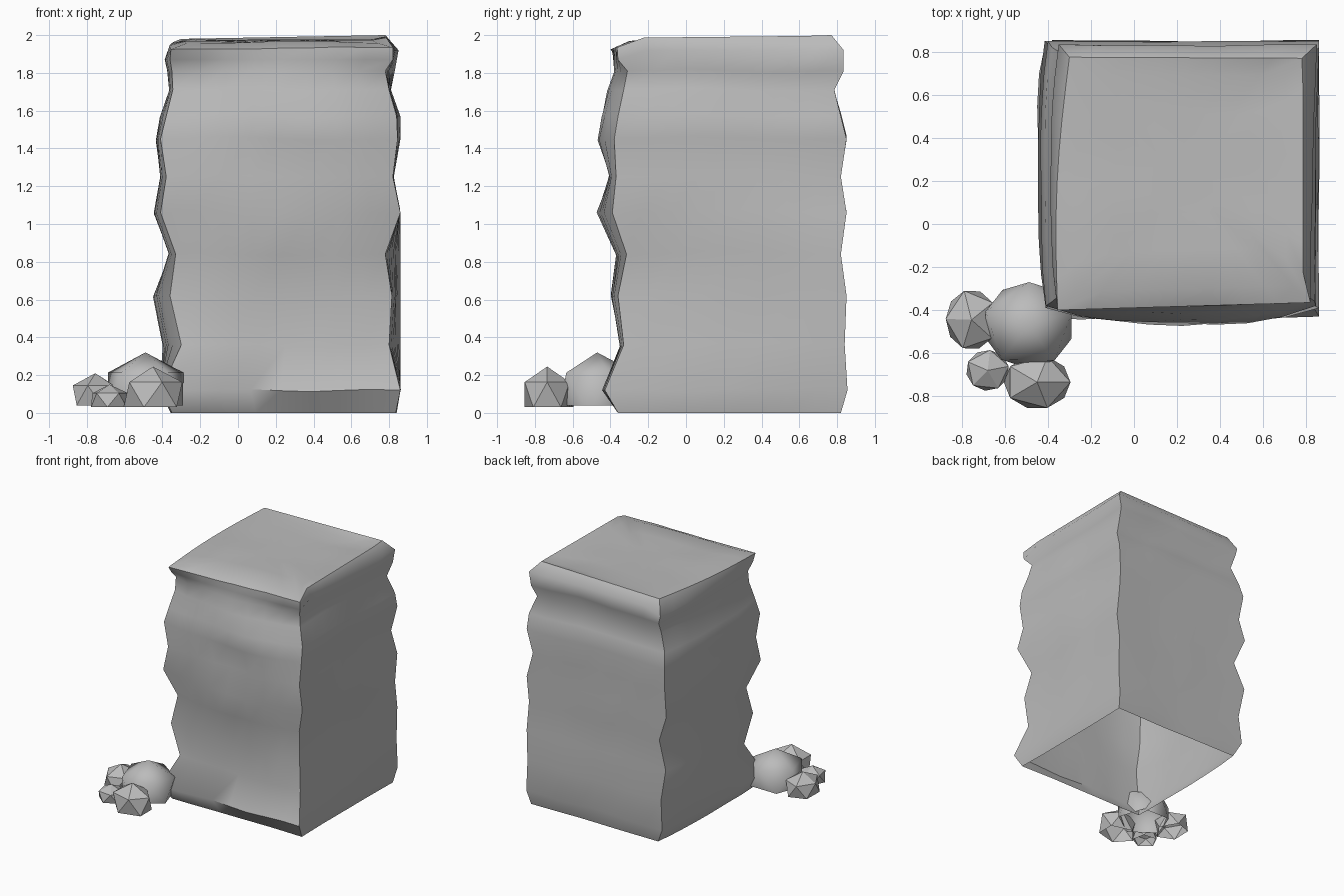
import bpy, bmesh, math
from mathutils import Vector, noise

if "Cube" in bpy.data.objects:
    bpy.data.objects.remove(bpy.data.objects["Cube"])

stone = bpy.data.materials.new("grey stone")
stone.diffuse_color = (0.5, 0.5, 0.5, 1)
stone.use_nodes = True
stone.node_tree.nodes["Principled BSDF"].inputs["Base Color"].default_value = stone.diffuse_color


def add_object(name, bm):
    bmesh.ops.recalc_face_normals(bm, faces=bm.faces[:])
    mesh = bpy.data.meshes.new(name)
    bm.to_mesh(mesh)
    bm.free()
    mesh.materials.append(stone)
    obj = bpy.data.objects.new(name, mesh)
    bpy.context.collection.objects.link(obj)
    return obj


# Pillar rings: z, front-left x, middle-left x, front-right x, back-right x,
# front corner y, front middle y, back y
RINGS = [
    (0.00, -.35, -.36, .835, .84, -.36, -.37, .82),
    (0.12, -.41, -.42, .86, .86, -.43, -.46, .855),
    (0.36, -.30, -.40, .80, .86, -.33, -.36, .84),
    (0.62, -.36, -.45, .815, .86, -.36, -.41, .85),
    (0.84, -.33, -.37, .78, .86, -.315, -.38, .82),
    (1.06, -.41, -.455, .86, .86, -.39, -.48, .85),
    (1.25, -.38, -.42, .82, .825, -.37, -.42, .82),
    (1.45, -.41, -.44, .845, .86, -.38, -.48, .85),
    (1.57, -.38, -.42, .84, .86, -.36, -.45, .82),
    (1.71, -.345, -.365, .80, .81, -.33, -.42, .785),
    (1.81, -.35, -.375, .78, .83, -.31, -.39, .835),
    (1.92, -.36, -.39, .82, .85, -.36, -.395, .835),
]
SIDE = 8          # columns on each of the four walls
# Top rim corners: the front and left edges stay low and wide
RIM = [Vector(c) for c in ((-.355, -.40, 1.925), (.82, -.365, 1.935),
                           (.78, .77, 2.0), (-.30, .775, 1.98))]


def ring_points(row):
    z, xl, xm, xf, xb, yf, ym, yb = row
    corners = [Vector((xl, yf)), Vector((xf, yf)),
               Vector((xb, yb)), Vector((xm + .04, yb))]
    bulge = [Vector((0, ym - yf)), Vector((0, 0)),
             Vector((0, 0)), Vector((xm - (xl + xm + .04) / 2, 0))]
    outward = [Vector((0, -1)), Vector((1, 0)), Vector((0, 1)), Vector((-1, 0))]
    rough = [.03, .012, .012, .015]
    points = []
    for s in range(4):
        for i in range(SIDE):
            t = i / SIDE
            p = corners[s].lerp(corners[(s + 1) % 4], t)
            w = math.sin(math.pi * t)
            n = noise.noise(Vector((p.x * 2.2, p.y * 2.2, z * 3)))
            p = p + bulge[s] * w ** .6 + outward[s] * w * rough[s] * (n - .4)
            wave = .025 * w * noise.noise(Vector((p.x * 3, p.y * 3, z + 5)))
            h = z + (wave if 0 < z < 1.9 else 0)
            if z > 1.9:      # upper ring dips below the low front and left rim
                h -= .05 if s in (0, 3) or i == 0 and s == 1 else 0
            points.append((p.x, p.y, h))
    return points


def rim_points():
    points = []
    for s in range(4):
        a, b = RIM[s], RIM[(s + 1) % 4]
        for i in range(SIDE):
            p = a.lerp(b, i / SIDE)
            if s == 1 and i:            # right edge rises quickly from the front
                p.x, p.z = .785, 1.985 + .012 * i / SIDE
            if s == 0 and i:
                p.z += .008 * noise.noise(p * 4)
            if s == 3 and 0 < i:
                p.x -= .03 * math.sin(math.pi * i / SIDE)
            points.append(p)
    return points


# Weathered square pillar, hollow and open underneath
bm = bmesh.new()
rings = [[bm.verts.new(p) for p in ring_points(r)] for r in RINGS]
rings.append([bm.verts.new(p) for p in rim_points()])
count = SIDE * 4
for low, high in zip(rings, rings[1:]):
    for i in range(count):
        j = (i + 1) % count
        bm.faces.new((low[i], low[j], high[j], high[i]))

# Gently uneven top
rim = rings[-1]
previous = rim
centre = sum((v.co for v in rim), Vector()) / count
for scale in (.86, .55, .25):
    loop = []
    for v in rim:
        p = centre.lerp(v.co, scale)
        p.z = .25 * p.z + .75 * 1.972 + .015 * noise.noise(p * 2.5)
        loop.append(bm.verts.new(p))
    for i in range(count):
        j = (i + 1) % count
        bm.faces.new((previous[i], previous[j], loop[j], loop[i]))
    previous = loop
bm.faces.new(previous)

# Smooth walls with crisp corners, top rim and front foot ledge
for f in bm.faces:
    f.smooth = True
corner_verts = {v for r in rings for v in r[::SIDE]}
rim_verts = set(rim)
ledge_verts = set(rings[1][SIDE // 2 - 1:SIDE + 1])
for e in bm.edges:
    if any(set(e.verts) <= group for group in (corner_verts, rim_verts, ledge_verts)):
        e.smooth = False
add_object("stone_pillar", bm)


# Loose rocks: hollow low-poly lumps, open underneath
def rock(name, x, y, rx, ry, top, bottom, turn, smooth):
    bm = bmesh.new()
    bmesh.ops.create_icosphere(bm, subdivisions=1, radius=1)
    bmesh.ops.delete(bm, geom=[min(bm.verts, key=lambda v: v.co.z)], context='VERTS')
    rz = (top - bottom) / 1.447
    for v in bm.verts:
        a = math.atan2(v.co.y, v.co.x) + turn
        r = math.hypot(v.co.x, v.co.y) / .894
        v.co = (x + rx * r * math.cos(a), y + ry * r * math.sin(a),
                top + (v.co.z - 1) * rz)
    for f in bm.faces:
        f.smooth = smooth
    return add_object(name, bm)


rock("large_rock", -.49, -.47, .21, .20, .32, .04, .3, True)
rock("left_rock", -.755, -.445, .12, .14, .21, .04, .6, False)
rock("small_rock", -.68, -.68, .10, .095, .15, .03, .2, False)
rock("front_rock", -.45, -.735, .155, .125, .245, .03, .0, False)
